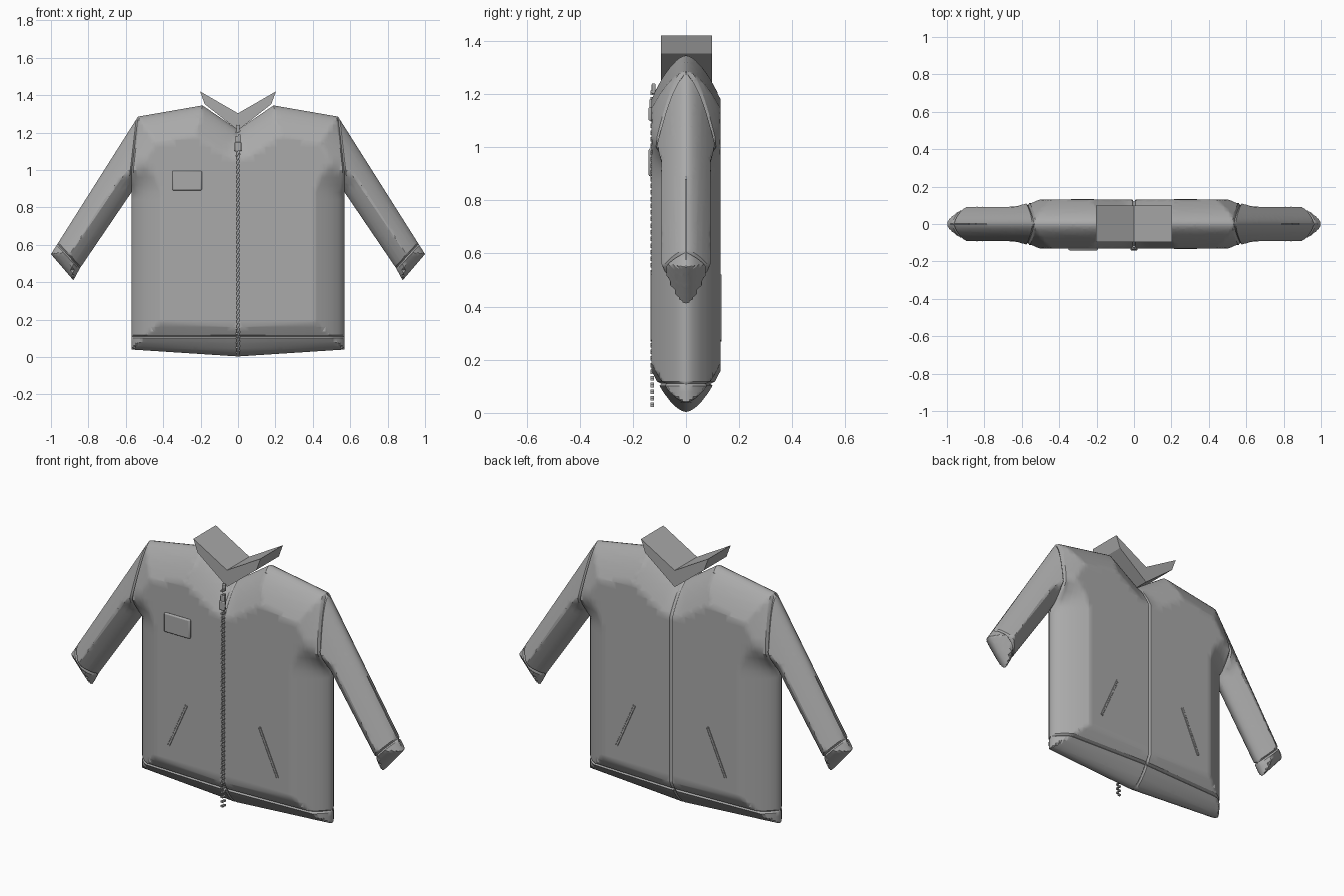
import bpy, bmesh, math
from mathutils import Vector

if "Cube" in bpy.data.objects:
    bpy.data.objects.remove(bpy.data.objects["Cube"])

grey = bpy.data.materials.new("grey_fabric")
grey.diffuse_color = (0.40, 0.40, 0.40, 1)
grey.use_nodes = True
grey.node_tree.nodes["Principled BSDF"].inputs["Base Color"].default_value = grey.diffuse_color

# Half outline of the jacket (x, z), from neck round to the bottom hem
NECK, COLLAR, SHOULDER = (0, 1.215), (-.19, 1.345), (-.535, 1.285)
CUFF_OUT, CUFF_IN = (-1.0, .55), (-.88, .41)
WRIST_OUT, WRIST_IN = (-.965, .605), (-.845, .475)
PIT, HEM_SIDE, HEM_MID = (-.57, .88), (-.57, .04), (0, .003)
SEAM_PIT, SEAM_SIDE, SEAM_MID = (-.57, .98), (-.57, .11), (0, .11)
OUTLINE = [(NECK, COLLAR), (COLLAR, SHOULDER), (SHOULDER, CUFF_OUT), (CUFF_OUT, CUFF_IN),
           (CUFF_IN, WRIST_IN), (WRIST_IN, PIT), (PIT, HEM_SIDE), (HEM_SIDE, HEM_MID)]
SEAMS = [(NECK, HEM_MID), (SEAM_SIDE, SEAM_MID), (SHOULDER, SEAM_PIT),
         (SEAM_PIT, PIT), (WRIST_OUT, WRIST_IN)]
OFFSETS = [.003, .01, .022, .04, .065, .085, .103, .13, .155]
DEPTH, RIM, GROOVE = .13, .155, .008


def seg_dist(p, seg):
    a, b = Vector(seg[0]), Vector(seg[1])
    t = max(0, min(1, (p - a).dot(b - a) / (b - a).length_squared))
    return (p - a - (b - a) * t).length


def puff(x, z):
    """Half thickness of the padded cloth, with a groove along the seams."""
    p = Vector((x, z))
    d = min(seg_dist(p, s) for s in OUTLINE)
    if d < 1e-4:
        return 0
    y = DEPTH * min(1, d / RIM) ** .58
    s = min(seg_dist(p, s) for s in SEAMS)
    return max(y * .3, y - .012 * max(0, 1 - s / GROOVE))


def finish(obj, mirror=False, smooth=True):
    obj.data.materials.append(grey)
    if mirror:
        m = obj.modifiers.new("mirror", 'MIRROR')
        m.merge_threshold = .0005
    if smooth:
        bpy.ops.object.select_all(action='DESELECT')
        obj.select_set(True)
        bpy.context.view_layer.objects.active = obj
        bpy.ops.object.shade_smooth_by_angle(angle=math.radians(30))


def to_object(name, bm):
    me = bpy.data.meshes.new(name)
    bm.to_mesh(me)
    bm.free()
    obj = bpy.data.objects.new(name, me)
    bpy.context.collection.objects.link(obj)
    return obj


def cloth(name, poly, edges, seams):
    """Flat panel sliced parallel to its edges, then puffed out front and back."""
    bm = bmesh.new()
    bm.faces.new([bm.verts.new((x, 0, z)) for x, z in poly])

    def cut(co, no):
        bmesh.ops.bisect_plane(bm, geom=bm.verts[:] + bm.edges[:] + bm.faces[:],
                               dist=.0004, plane_co=co, plane_no=no)
    lines = [(OUTLINE[i], OFFSETS) for i in edges] + [(SEAMS[i], [GROOVE, -GROOVE]) for i in seams]
    for (a, b), offs in lines:
        d = Vector((b[0] - a[0], 0, b[1] - a[1])).normalized()
        n = Vector((d.z, 0, -d.x))
        for o in offs:
            for side in (1, -1):
                cut(Vector((a[0], 0, a[1])) + n * o * side, n)
    for i in range(36):
        cut((-i * .03, 0, 0), (1, 0, 0))
        cut((0, 0, i * .04), (0, 0, 1))
    back = bmesh.ops.duplicate(bm, geom=bm.verts[:] + bm.edges[:] + bm.faces[:])["geom"]
    back = {g for g in back if isinstance(g, bmesh.types.BMVert)}
    for v in bm.verts:
        v.co.y = puff(v.co.x, v.co.z) * (1 if v in back else -1)
    bmesh.ops.remove_doubles(bm, verts=bm.verts, dist=.0004)
    bmesh.ops.triangulate(bm, faces=bm.faces)
    bmesh.ops.recalc_face_normals(bm, faces=bm.faces)
    for f in bm.faces:  # outward means away from the middle sheet
        if f.normal.y * f.calc_center_median().y < 0:
            f.normal_flip()
    finish(to_object(name, bm), mirror=True)


def box(bm, loc, size, tilt=0):
    """Box added to bm; tilt turns it about the y axis."""
    r = bmesh.ops.create_cube(bm, size=1)
    c, s = math.cos(tilt), math.sin(tilt)
    for v in r["verts"]:
        x, y, z = v.co.x * size[0], v.co.y * size[1], v.co.z * size[2]
        v.co = Vector((x * c + z * s, y, z * c - x * s)) + Vector(loc)
    return r["verts"]


# Padded cloth panels
cloth("body", [NECK, COLLAR, SHOULDER, SEAM_PIT, PIT, SEAM_SIDE, SEAM_MID], [0, 1, 6, 7], [0, 1, 2])
cloth("sleeves", [SHOULDER, WRIST_OUT, WRIST_IN, PIT, SEAM_PIT], [2, 5], [2, 4])
cloth("cuffs", [WRIST_OUT, CUFF_OUT, CUFF_IN, WRIST_IN], [2, 3, 4], [4])
cloth("hem_band", [SEAM_SIDE, HEM_SIDE, HEM_MID, SEAM_MID], [6, 7], [0, 1])

# Collar: one wedge-shaped flap per side
bm = bmesh.new()
profile = [(-.203, 1.42), (0, 1.303), (0, 1.212), (-.178, 1.352)]
front = [bm.verts.new((x, -.095, z)) for x, z in profile]
face = bm.faces.new(front)
ext = bmesh.ops.extrude_face_region(bm, geom=[face])
bmesh.ops.translate(bm, vec=(0, .193, 0), verts=[g for g in ext["geom"] if isinstance(g, bmesh.types.BMVert)])
bmesh.ops.recalc_face_normals(bm, faces=bm.faces)
finish(to_object("collar", bm), mirror=True, smooth=False)

# Zip teeth in two staggered columns
bm = bmesh.new()
for i in range(48):
    for side in (-1, 1):
        box(bm, (side * .006, -.127, .03 + i * .025 + side * .004), (.013, .012, .009))
finish(to_object("zip_teeth", bm), smooth=False)

# Zip slider with its pull tab and top stop
bm = bmesh.new()
box(bm, (0, -.128, 1.155), (.026, .02, .05))
box(bm, (0, -.135, 1.125), (.036, .012, .05))
box(bm, (0, -.122, 1.22), (.018, .014, .04))
obj = to_object("zip_slider", bm)
b = obj.modifiers.new("bevel", 'BEVEL')
b.width, b.segments = .004, 2
finish(obj)

# Slanted pocket openings, front and back: two lips around a stitched strip
bm = bmesh.new()
tilt = math.atan2(.11, .25)
for y in (-.13, .13):
    box(bm, (-.275, y, .395), (.014, .004, .27), tilt)
    for side in (-1, 1):
        box(bm, (-.275 + side * .006 * math.cos(tilt), y, .395 - side * .006 * math.sin(tilt)),
            (.004, .009, .27), tilt)
    for i in range(18):
        t = (i - 8.5) / 18 * .27
        box(bm, (-.275 + t * math.sin(tilt), y, .395 + t * math.cos(tilt)), (.012, .008, .005), tilt)
finish(to_object("pocket_openings", bm), mirror=True, smooth=False)

# Chest patch
bm = bmesh.new()
box(bm, (-.272, -.133, .943), (.158, .016, .105))
obj = to_object("chest_patch", bm)
b = obj.modifiers.new("bevel", 'BEVEL')
b.width, b.segments = .007, 2
finish(obj)
